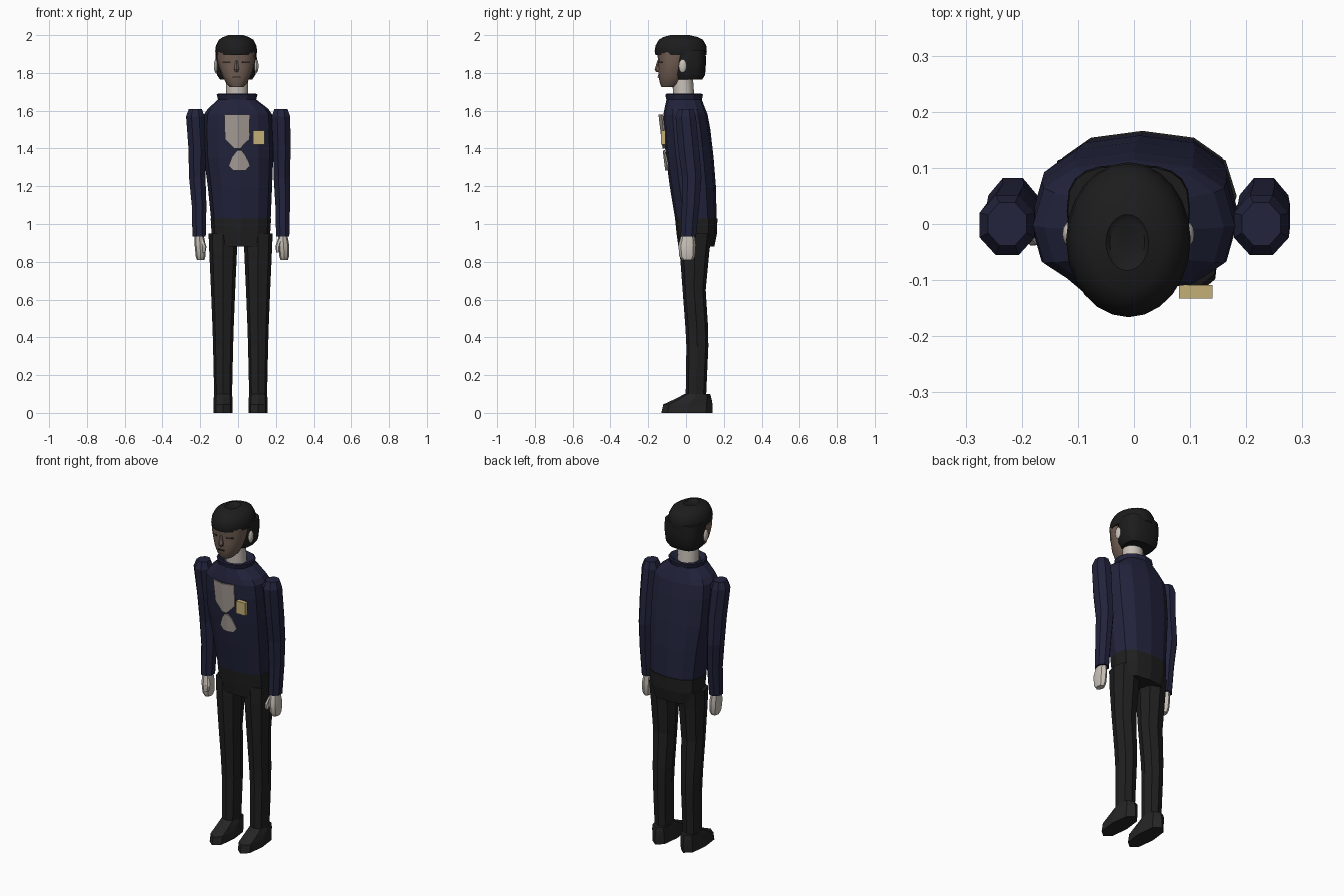
import bpy
import bmesh
from math import sin, cos, pi, radians, copysign

default_cube = bpy.data.objects.get("Cube")
if default_cube:
    bpy.data.objects.remove(default_cube, do_unlink=True)


def make_material(name, red, green, blue):
    material = bpy.data.materials.new(name)
    material.use_nodes = True
    colour = (red, green, blue, 1)
    material.diffuse_color = colour
    material.node_tree.nodes["Principled BSDF"].inputs["Base Color"].default_value = colour
    return material


navy = make_material("navy cloth", .016, .017, .045)
black = make_material("black trousers", .014, .014, .014)
hair_black = make_material("black hair", .012, .012, .012)
shoe_black = make_material("shoe black", .018, .018, .018)
skin = make_material("pale skin", .58, .53, .48)
face_brown = make_material("shaded face", .17, .115, .09)
eye_dark = make_material("dark eye", .025, .018, .016)
shirt_grey = make_material("shirt grey", .40, .35, .32)
gold = make_material("badge gold", .55, .43, .18)


def finish(name, bm, material, smooth=False):
    bmesh.ops.recalc_face_normals(bm, faces=bm.faces)
    mesh = bpy.data.meshes.new(name)
    bm.to_mesh(mesh)
    bm.free()
    mesh.materials.append(material)
    obj = bpy.data.objects.new(name, mesh)
    bpy.context.collection.objects.link(obj)
    if smooth:
        bpy.ops.object.select_all(action="DESELECT")
        obj.select_set(True)
        bpy.context.view_layer.objects.active = obj
        bpy.ops.object.shade_smooth_by_angle(angle=radians(40))
    return obj


def loft(name, material, sections, sides=8, power=1.0, smooth=False, turn=0.0):
    """Skin a stack of rounded outlines, each (z, centre x, centre y, radius x, radius y)."""
    bm = bmesh.new()
    rings = []
    for z, cx, cy, rx, ry in sections:
        ring = []
        for i in range(sides):
            angle = 2 * pi * i / sides + turn
            c, s = cos(angle), sin(angle)
            x = cx + rx * copysign(abs(c) ** power, c)
            y = cy + ry * copysign(abs(s) ** power, s)
            ring.append(bm.verts.new((x, y, z)))
        rings.append(ring)
    for low, high in zip(rings, rings[1:]):
        for i in range(sides):
            j = (i + 1) % sides
            bm.faces.new((low[i], low[j], high[j], high[i]))
    bm.faces.new(rings[0])
    bm.faces.new(rings[-1])
    return finish(name, bm, material, smooth)


def box(name, material, centre, size, turn=0.0):
    bm = bmesh.new()
    bmesh.ops.create_cube(bm, size=1)
    bmesh.ops.scale(bm, vec=size, verts=bm.verts)
    obj = finish(name, bm, material)
    obj.location = centre
    obj.rotation_euler.z = turn
    return obj


def ball(name, material, centre, size):
    bm = bmesh.new()
    bmesh.ops.create_uvsphere(bm, u_segments=12, v_segments=8, radius=1)
    bmesh.ops.scale(bm, vec=size, verts=bm.verts)
    obj = finish(name, bm, material, smooth=True)
    obj.location = centre
    return obj


def chest_plate(name, material, cx, rows):
    """Thin plate folded along its middle, leaning with the chest; rows are (z, half width)."""
    bm = bmesh.new()
    grid = []
    for z, half in rows:
        y = -.142 + (1.58 - z) * .12
        grid.append([bm.verts.new((cx + k * half, y + abs(k) * half * .25, z))
                     for k in (-1, 0, 1)])
    for upper, lower in zip(grid, grid[1:]):
        for k in (0, 1):
            bm.faces.new((upper[k], lower[k], lower[k + 1], upper[k + 1]))
    obj = finish(name, bm, material)
    thickness = obj.modifiers.new("thickness", "SOLIDIFY")
    thickness.thickness = .008
    thickness.offset = 0


# Torso, waist and collar
loft("jacket", navy, [
    (1.03, .015, .052, .158, .11),
    (1.2, .01, .036, .17, .122),
    (1.35, .003, .02, .183, .126),
    (1.5, 0, .005, .185, .124),
    (1.58, 0, -.003, .18, .117),
    (1.61, 0, -.006, .16, .108),
    (1.66, -.005, -.01, .1, .093)], sides=12, power=.8)
loft("waist", black, [
    (.88, .015, .055, .14, .095),
    (.95, .015, .057, .155, .107),
    (1.03, .015, .054, .16, .112)], sides=12, power=.8)
loft("collar", navy, [
    (1.64, -.005, -.01, .095, .09),
    (1.685, -.005, -.01, .108, .1),
    (1.69, -.005, -.01, .1, .092),
    (1.67, -.005, -.012, .07, .065)], sides=12)

# Legs and shoes
for name, side in (("right", -1), ("left", 1)):
    x = .0135 + side * .0925
    loft(name + "_leg", black, [
        (.08, x, .052, .047, .054),
        (.35, x, .06, .053, .058),
        (.45, x, .057, .056, .06),
        (.65, x, .043, .064, .061),
        (.85, x, .045, .073, .078),
        (.95, x, .05, .077, .085)], power=.85)
    loft(name + "_shoe", shoe_black, [
        (0, x, .004, .051, .135),
        (.045, x, .01, .051, .13),
        (.075, x, .04, .05, .095),
        (.1, x, .06, .047, .068)], power=.8)

# Arms and hands, each hanging from shoulder x to wrist x
for name, side, top, wrist in (("right", -1, -.226, -.206), ("left", 1, .227, .236)):
    middle = (top + wrist) / 2
    loft(name + "_sleeve", navy, [
        (.935, wrist, .012, .038, .044),
        (1.1, wrist, .024, .042, .05),
        (1.25, middle, .03, .047, .056),
        (1.4, middle, .014, .05, .06),
        (1.57, top, -.002, .053, .058),
        (1.61, top, 0, .037, .041)], turn=pi / 8)
    loft(name + "_hand", skin, [
        (.81, wrist + .008, .008, .02, .028),
        (.83, wrist + .008, .006, .026, .042),
        (.89, wrist + .005, .006, .029, .046),
        (.945, wrist, .01, .024, .034)], smooth=True)
    loft(name + "_thumb", skin, [
        (.85, wrist - side * .025, -.028, .009, .012),
        (.88, wrist - side * .027, -.024, .012, .015),
        (.92, wrist - side * .014, -.01, .012, .015)], sides=6)

# Neck and head
loft("neck", skin, [
    (1.64, -.005, -.01, .06, .056),
    (1.77, -.006, -.018, .058, .055)], sides=12, smooth=True)
loft("face", face_brown, [
    (1.725, -.008, -.09, .035, .04),
    (1.745, -.008, -.08, .055, .058),
    (1.785, -.008, -.073, .075, .074),
    (1.83, -.009, -.066, .091, .08),
    (1.87, -.01, -.06, .1, .088),
    (1.91, -.01, -.056, .102, .098)], sides=16, power=.9, smooth=True)
loft("nose", face_brown, [
    (1.805, -.008, -.142, .016, .016),
    (1.817, -.008, -.145, .016, .021),
    (1.865, -.008, -.14, .007, .012)], sides=6, turn=pi / 6)
box("mouth", eye_dark, (-.008, -.147, 1.779), (.04, .006, .005))
for name, side in (("right", -1), ("left", 1)):
    x = -.009 + side * .05
    box(name + "_eye", eye_dark, (x, -.133, 1.857), (.045, .008, .009), side * radians(28))
    ball(name + "_ear", skin, (-.01 + side * .107, -.018, 1.836), (.011, .021, .036))

# Hair: a rounded crown over a block that covers the sides and nape
loft("hair_crown", hair_black, [
    (1.895, -.01, -.027, .107, .135),
    (1.915, -.01, -.028, .111, .138),
    (1.945, -.01, -.027, .107, .134),
    (1.975, -.01, -.027, .092, .117),
    (1.99, -.011, -.03, .068, .09),
    (2, -.012, -.033, .038, .05),
    (1.994, -.012, -.033, .031, .041)], sides=24, smooth=True)
loft("hair_back", hair_black, [
    (1.765, -.01, .018, .085, .068),
    (1.79, -.01, .021, .102, .08),
    (1.86, -.01, .023, .11, .083),
    (1.92, -.01, .023, .108, .08)], sides=20, power=.68, smooth=True)

# Chest details
chest_plate("shirt_front", shirt_grey, -.005, [(1.58, .067), (1.45, .063), (1.4, .015)])
chest_plate("shirt_tail", shirt_grey, .007,
            [(1.39, .012), (1.36, .034), (1.31, .053), (1.285, .034)])
box("badge", gold, (.11, -.121, 1.458), (.06, .024, .074))
